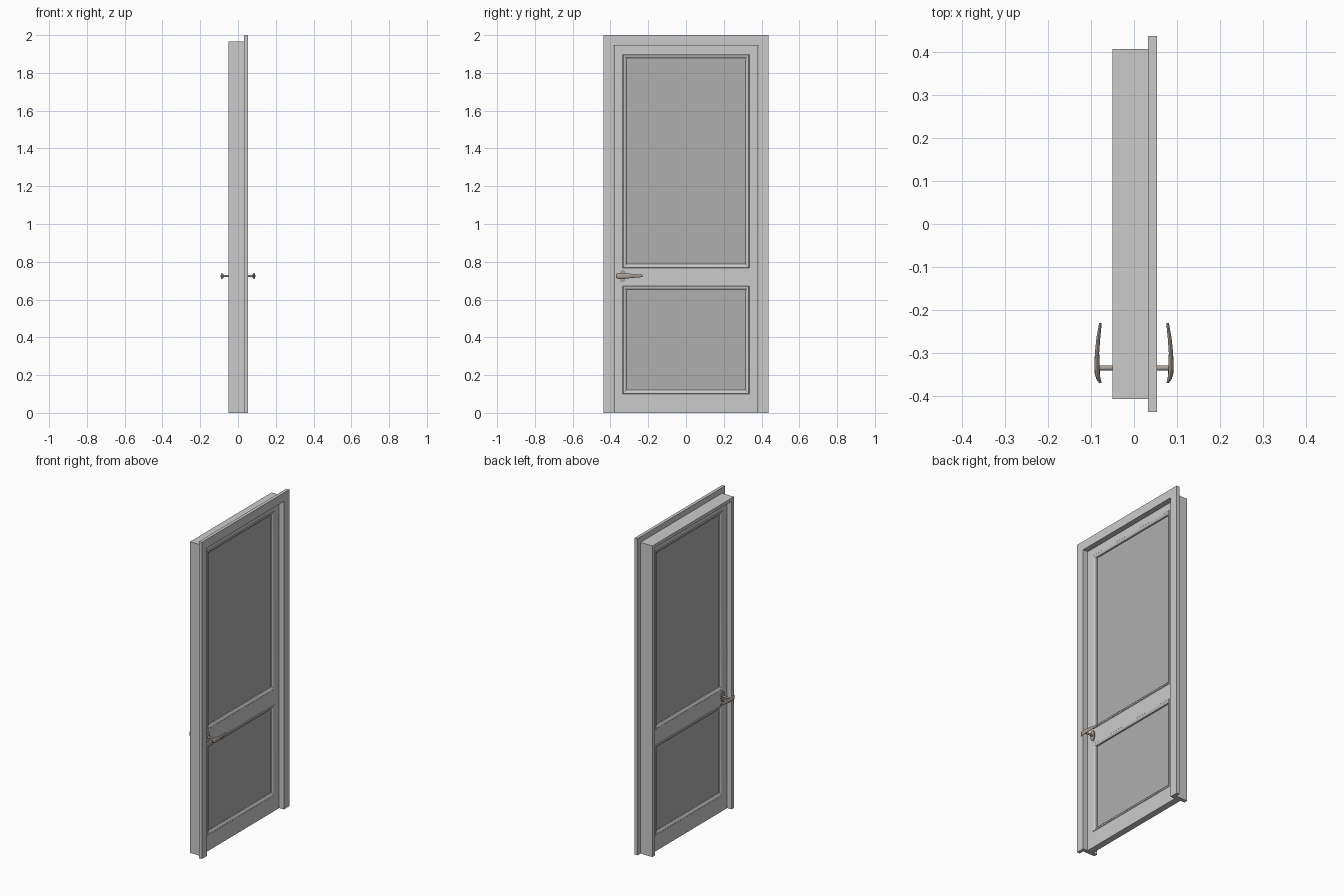
import bpy, bmesh, math
from mathutils import Vector

if "Cube" in bpy.data.objects:
    bpy.data.objects.remove(bpy.data.objects["Cube"])


def material(name, colour):
    m = bpy.data.materials.new(name)
    m.diffuse_color = (*colour, 1)
    m.use_nodes = True
    m.node_tree.nodes["Principled BSDF"].inputs["Base Color"].default_value = m.diffuse_color
    return m


panel_mat = material("dark_panel", (0.43, 0.43, 0.43))
metal_mat = material("bronze", (0.40, 0.35, 0.31))


def make(name, verts, faces, mat=None, smooth=False):
    me = bpy.data.meshes.new(name)
    bm = bmesh.new()
    vs = [bm.verts.new(v) for v in verts]
    for f in faces:
        bm.faces.new([vs[i] for i in f])
    bmesh.ops.recalc_face_normals(bm, faces=bm.faces[:])
    bm.to_mesh(me)
    bm.free()
    ob = bpy.data.objects.new(name, me)
    bpy.context.collection.objects.link(ob)
    if mat:
        me.materials.append(mat)
    if smooth:
        bpy.ops.object.select_all(action='DESELECT')
        ob.select_set(True)
        bpy.context.view_layer.objects.active = ob
        bpy.ops.object.shade_smooth_by_angle(angle=math.radians(40))
    return ob


def prism(name, outline, x0, x1, mat=None, smooth=False):
    """Extrude a (y, z) outline along x."""
    n = len(outline)
    verts = [(x, y, z) for x in (x0, x1) for y, z in outline]
    faces = [tuple(range(n)), tuple(range(n, 2 * n))]
    faces += [(i, (i + 1) % n, n + (i + 1) % n, n + i) for i in range(n)]
    return make(name, verts, faces, mat, smooth)


def box(name, x0, x1, y0, y1, z0, z1, mat=None):
    return prism(name, [(y0, z0), (y1, z0), (y1, z1), (y0, z1)], x0, x1, mat)


def arch(name, x0, x1, outer, top, inner, inner_top):
    """Two posts and a mitred head as one upside-down U."""
    a = [(-outer, 0), (-outer, top), (outer, top), (outer, 0)]
    b = [(-inner, 0), (-inner, inner_top), (inner, inner_top), (inner, 0)]
    verts = [(x, y, z) for x in (x0, x1) for y, z in a + b]
    faces = []
    for i in range(3):
        faces += [(i, i + 1, i + 5, i + 4), (i + 8, i + 9, i + 13, i + 12),
                  (i, i + 1, i + 9, i + 8), (i + 4, i + 5, i + 13, i + 12)]
    faces += [(0, 4, 12, 8), (3, 7, 15, 11)]
    return make(name, verts, faces)


# Fixed frame: jamb lining and wider casing on one side
arch("jamb", -0.05, 0.033, 0.407, 1.965, 0.383, 1.945)
arch("casing", 0.033, 0.053, 0.437, 2.0, 0.383, 1.945)

# Door leaf: stiles and rails
T = 0.02
for s, side in ((-1, "lock"), (1, "hinge")):
    y0, y1 = sorted((s * 0.335, s * 0.382))
    box(side + "_stile", -T, T, y0, y1, 0, 1.944)
for name, z0, z1 in (("bottom_rail", 0, 0.1), ("middle_rail", 0.672, 0.768),
                     ("top_rail", 1.898, 1.944)):
    box(name, -T, T, -0.335, 0.335, z0, z1)

# Panels with mitred mouldings on both faces
PROFILE = [(0.02, 0.02), (0.017, 0.023), (0.011, 0.022),
           (0.005, 0.018), (0, 0.014), (0, 0.004)]
for label, z0, z1 in (("lower", 0.12, 0.652), ("upper", 0.788, 1.878)):
    box(label + "_panel", -0.006, 0.006, -0.316, 0.316, z0, z1, panel_mat)
    for s, side in ((1, "outer"), (-1, "inner")):
        verts, faces = [], []
        for d, x in PROFILE:
            y, b, t = 0.315 + d, z0 - d, z1 + d
            verts += [(s * x, -y, b), (s * x, y, b), (s * x, y, t), (s * x, -y, t)]
        for k in range(len(PROFILE) - 1):
            for i in range(4):
                j = (i + 1) % 4
                faces.append((4 * k + i, 4 * k + j, 4 * k + 4 + j, 4 * k + 4 + i))
        make(f"{label}_{side}_moulding", verts, faces, None, True)

# Lever handles on both sides, sharing one spindle
HY, HZ = -0.335, 0.725


def ellipse(ry, rz, n=20):
    return [(HY + ry * math.cos(2 * math.pi * i / n),
             HZ + rz * math.sin(2 * math.pi * i / n)) for i in range(n)]


prism("spindle", ellipse(0.006, 0.006, 16), -0.083, 0.083, metal_mat, True)

# Lever stations: x, y, half thickness, half height
LEVER = [(0.078, -0.370, 0.003, 0.010), (0.083, -0.360, 0.005, 0.015),
         (0.0855, -0.347, 0.006, 0.016), (0.086, -0.325, 0.006, 0.015),
         (0.086, -0.300, 0.005, 0.012), (0.083, -0.265, 0.0045, 0.009),
         (0.078, -0.230, 0.003, 0.006)]
N = 12
for s, side in ((1, "outer"), (-1, "inner")):
    x0, x1 = sorted((s * 0.018, s * 0.026))
    prism(side + "_rose", ellipse(0.017, 0.034), x0, x1, metal_mat, True)
    verts, faces = [], []
    for x, y, hx, hz in LEVER:
        for i in range(N):
            a = 2 * math.pi * i / N
            verts.append((s * (x + hx * math.cos(a)), y, HZ + hz * math.sin(a)))
    for k in range(len(LEVER) - 1):
        for i in range(N):
            j = (i + 1) % N
            faces.append((k * N + i, k * N + j, (k + 1) * N + j, (k + 1) * N + i))
    faces += [tuple(range(N)), tuple(range(len(verts) - N, len(verts)))]
    make(side + "_lever", verts, faces, metal_mat, True)
